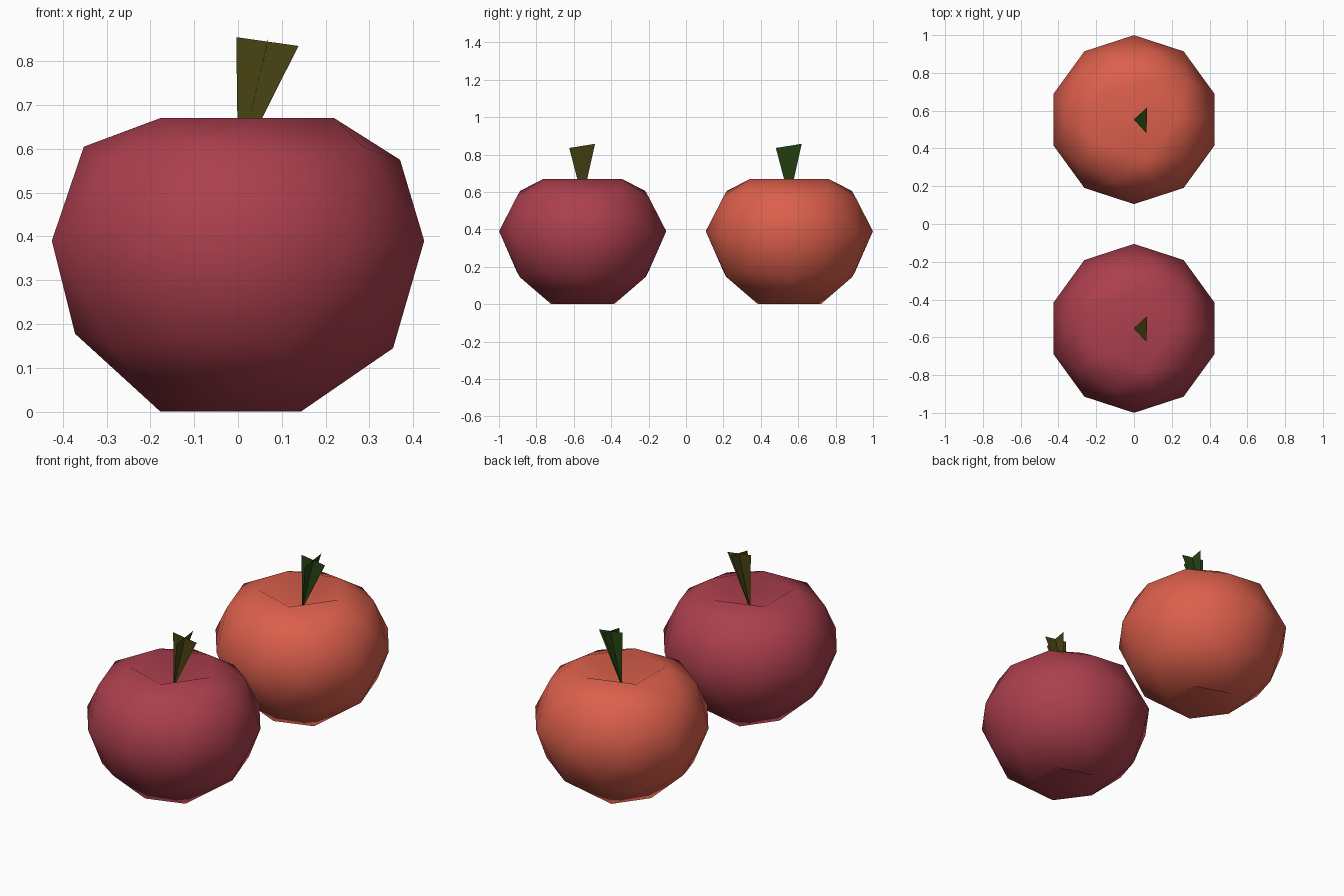
import bpy, bmesh, math

if "Cube" in bpy.data.objects:
    bpy.data.objects.remove(bpy.data.objects["Cube"])

# ring of the unit icosphere (z) -> (radius, height) of the fruit
RINGS = {1.0: (0, 0.56), 0.85: (0.22, 0.67), 0.53: (0.352, 0.605), 0.45: (0.37, 0.575),
         0.0: (0.447, 0.39), -0.45: (0.372, 0.178), -0.53: (0.354, 0.145),
         -0.85: (0.177, 0.0), -1.0: (0, 0.09)}


def material(name, rgb):
    m = bpy.data.materials.new(name)
    m.diffuse_color = (*rgb, 1)
    m.use_nodes = True
    m.node_tree.nodes["Principled BSDF"].inputs["Base Color"].default_value = m.diffuse_color
    return m


def add_object(name, bm, mat, y):
    mesh = bpy.data.meshes.new(name)
    bm.to_mesh(mesh)
    bm.free()
    mesh.materials.append(mat)
    ob = bpy.data.objects.new(name, mesh)
    ob.location.y = y
    bpy.context.collection.objects.link(ob)
    return ob


def fruit(name, y, skin, leaf):
    # body: icosphere with squashed rings and dented poles
    bm = bmesh.new()
    bmesh.ops.create_icosphere(bm, subdivisions=2, radius=1)
    for v in bm.verts:
        key = min(RINGS, key=lambda k: abs(k - v.co.z))
        r, z = RINGS[key]
        a = math.atan2(v.co.y, v.co.x)
        v.co = (r * math.cos(a), r * math.sin(a), z)
    for f in bm.faces:
        f.smooth = True
    add_object(name + "_body", bm, skin, y)

    # stem: two crossed wedge-shaped cards leaning to +x
    bm = bmesh.new()
    for tri in (((0, 0, 0.56), (0.138, 0, 0.835), (-0.004, 0, 0.855)),
                ((0, 0, 0.56), (0.066, -0.072, 0.835), (0.070, 0.066, 0.857))):
        bm.faces.new([bm.verts.new(p) for p in tri])
    add_object(name + "_stem", bm, leaf, y)


fruit("front_fruit", -0.5525, material("dark red skin", (0.41, 0.05, 0.075)),
      material("olive stem", (0.065, 0.058, 0.007)))
fruit("back_fruit", 0.5525, material("orange red skin", (0.71, 0.115, 0.072)),
      material("green stem", (0.020, 0.062, 0.007)))
